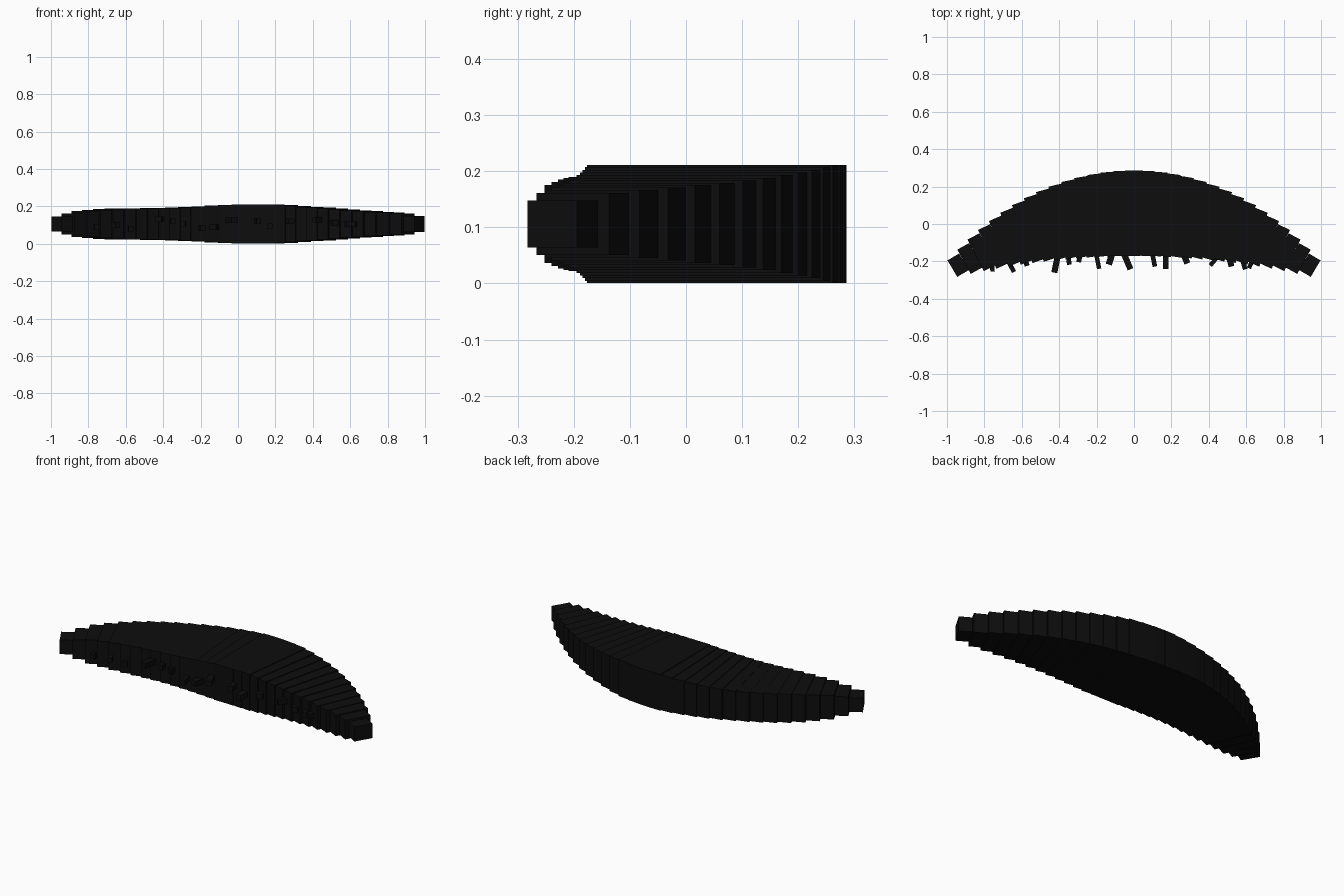
import bpy
import math
import random
from mathutils import Matrix

random.seed(4)
cube = bpy.data.objects.get("Cube")
if cube:
    bpy.data.objects.remove(cube, do_unlink=True)


def material(name, rgb):
    mat = bpy.data.materials.new(name)
    mat.use_nodes = True
    mat.diffuse_color = (*rgb, 1)
    mat.node_tree.nodes["Principled BSDF"].inputs["Base Color"].default_value = (*rgb, 1)
    return mat


black = material("near black", (0.004, 0.004, 0.004))
MID_Z = 0.106

# Half height of the body along its length
HEIGHTS = [(-0.94, 0.041), (-0.88, 0.055), (-0.82, 0.069), (-0.7, 0.079),
           (-0.6, 0.083), (-0.4, 0.085), (-0.2, 0.094), (0, 0.105),
           (0.2, 0.105), (0.4, 0.09), (0.6, 0.075), (0.8, 0.062),
           (0.88, 0.055), (0.94, 0.042)]


def half_height(t):
    for (a, ha), (b, hb) in zip(HEIGHTS, HEIGHTS[1:]):
        if t <= b:
            return ha + (hb - ha) * (t - a) / (b - a)
    return HEIGHTS[-1][1]


def half_depth(t):
    return 0.228 - 0.2 * t * t


def spine(t):
    """Centre line position and heading."""
    return 0.058 - 0.315 * t * t, math.atan(-0.63 * t)


def box(name, centre, size, turn):
    bpy.ops.mesh.primitive_cube_add(size=1)
    obj = bpy.context.object
    obj.name = name
    obj.data.transform(Matrix.Diagonal((*size, 1)))
    obj.location = centre
    obj.rotation_euler.z = turn
    obj.data.materials.append(black)
    return obj


# Body: overlapping slabs fanned out along the curve
COUNT = 31
for i in range(COUNT):
    t = -0.94 + 1.88 * i / (COUNT - 1)
    y, turn = spine(t)
    box(f"body_segment_{i + 1}", (t, y, MID_Z),
        (0.072, 2 * half_depth(t), 2 * half_height(t)), turn)

# Small pegs standing out of the inner edge: position, reach, lean
PEGS = [(-0.76, 0.04, 0.1), (-0.67, 0.06, 0.5), (-0.58, 0.03, 0.3),
        (-0.41, 0.08, -0.2), (-0.35, 0.04, 0.1), (-0.29, 0.03, -0.2),
        (-0.2, 0.07, 0.2), (-0.12, 0.05, -0.3), (-0.05, 0.08, 0.4),
        (0.1, 0.06, 0.2), (0.17, 0.07, 0), (0.27, 0.04, 0.4),
        (0.44, 0.05, -0.7), (0.51, 0.04, 0.3), (0.58, 0.05, 0.3),
        (0.63, 0.04, -0.4)]
for i, (x, reach, lean) in enumerate(PEGS):
    length = reach + 0.06
    y = -0.168 - 0.08 * x * x
    out = reach - length / 2
    z = MID_Z + random.uniform(-0.03, 0.03)
    box(f"inner_peg_{i + 1}",
        (x + math.sin(lean) * out, y - math.cos(lean) * out, z),
        (random.uniform(0.022, 0.035), length, 0.03), lean)
